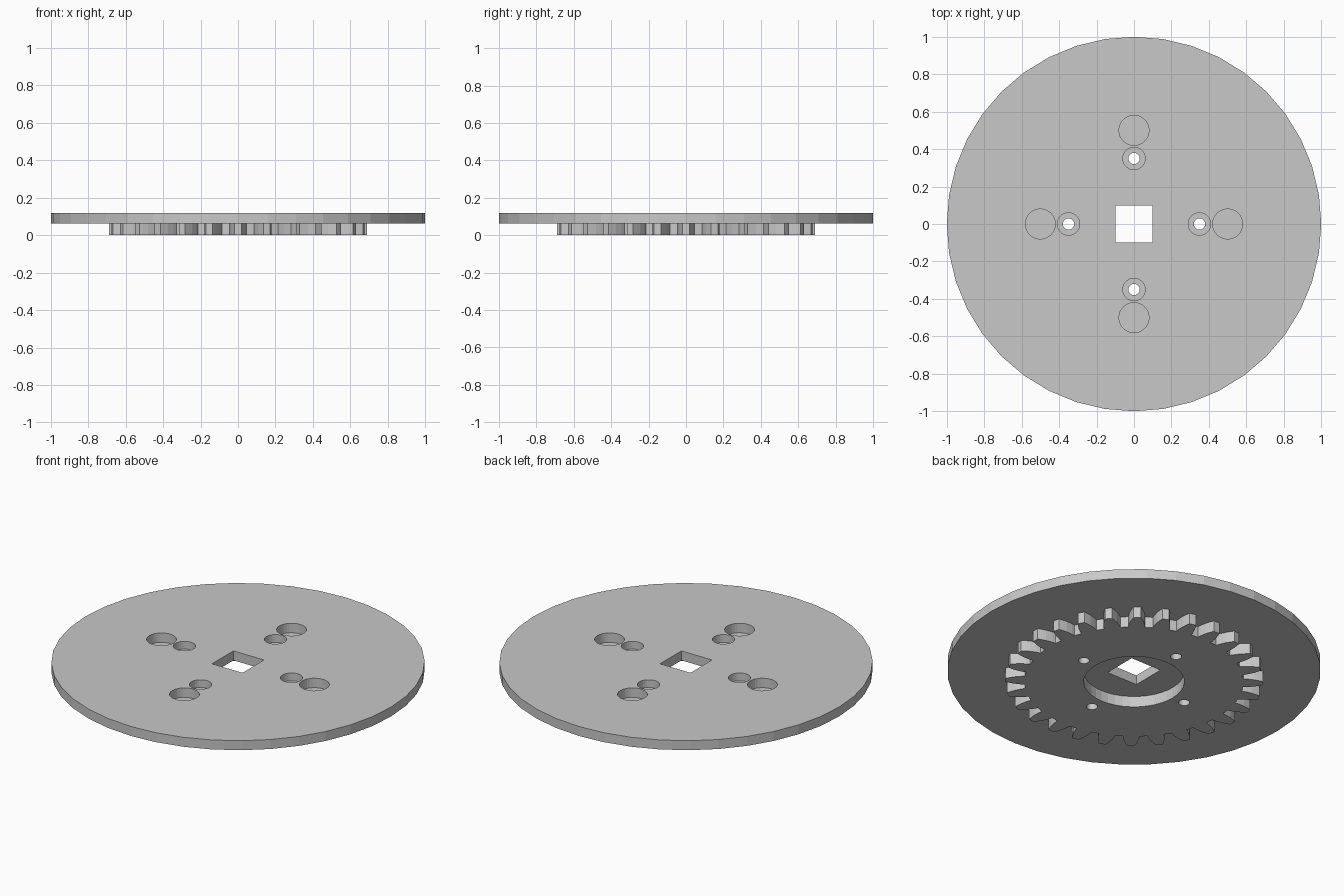
import bpy
from math import sin, cos, pi

DISC_BOTTOM, DISC_TOP = 0.064, 0.12
TEETH = 28

old = bpy.data.objects.get("Cube")
if old:
    bpy.data.objects.remove(old)

grey = bpy.data.materials.new("plain_grey")
grey.use_nodes = True
colour = (0.58, 0.58, 0.58, 1)
grey.diffuse_color = colour
grey.node_tree.nodes["Principled BSDF"].inputs["Base Color"].default_value = colour


def prism(name, outline, low, high):
    """Solid made by extruding a flat outline between two heights."""
    n = len(outline)
    verts = [(x, y, z) for z in (low, high) for x, y in outline]
    faces = [tuple(reversed(range(n))), tuple(range(n, 2 * n))]
    faces += [(i, (i + 1) % n, n + (i + 1) % n, n + i) for i in range(n)]
    mesh = bpy.data.meshes.new(name)
    mesh.from_pydata(verts, [], faces)
    mesh.materials.append(grey)
    obj = bpy.data.objects.new(name, mesh)
    bpy.context.collection.objects.link(obj)
    return obj


def circle(radius, sides, cx=0, cy=0):
    return [(cx + radius * cos(2 * pi * i / sides), cy + radius * sin(2 * pi * i / sides))
            for i in range(sides)]


def cut(target, outline, low, high):
    """Remove a prism from the target and discard the cutter."""
    cutter = prism("cutter", outline, low, high)
    cutter.hide_render = True
    mod = target.modifiers.new("cut", "BOOLEAN")
    mod.operation, mod.solver, mod.object = "DIFFERENCE", "EXACT", cutter
    bpy.context.view_layer.objects.active = target
    bpy.ops.object.modifier_apply(modifier=mod.name)
    bpy.data.objects.remove(cutter)


# Toothed ring: each tooth is half-widths at given radii, mirrored about its centre
flank = [(0.587, 0.045), (0.61, 0.043), (0.645, 0.036), (0.67, 0.027), (0.69, 0.019)]
tooth = [(r, -w) for r, w in flank] + [(r, w) for r, w in reversed(flank)]
gear_outline = []
for k in range(TEETH):
    for r, w in tooth:
        a = 2 * pi * k / TEETH + w / r
        gear_outline.append((r * cos(a), r * sin(a)))
gear_ring = prism("gear_ring", gear_outline, 0, DISC_BOTTOM)
cut(gear_ring, circle(0.27, 40), -1, 1)

# Disc with a square shaft hole
disc = prism("disc", circle(1, 40), DISC_BOTTOM, DISC_TOP)
cut(disc, [(-0.1, -0.1), (0.1, -0.1), (0.1, 0.1), (-0.1, 0.1)], -1, 1)

# Four sets of pockets and counterbored screw holes
for dx, dy in ((1, 0), (0, 1), (-1, 0), (0, -1)):
    screw = circle(0.03, 24, 0.35 * dx, 0.35 * dy)
    cut(gear_ring, screw, -1, 1)
    cut(disc, screw, -1, 1)
    cut(disc, circle(0.06, 30, 0.35 * dx, 0.35 * dy), DISC_TOP - 0.046, 1)
    cut(disc, circle(0.08, 30, 0.5 * dx, 0.5 * dy), -1, 1)
